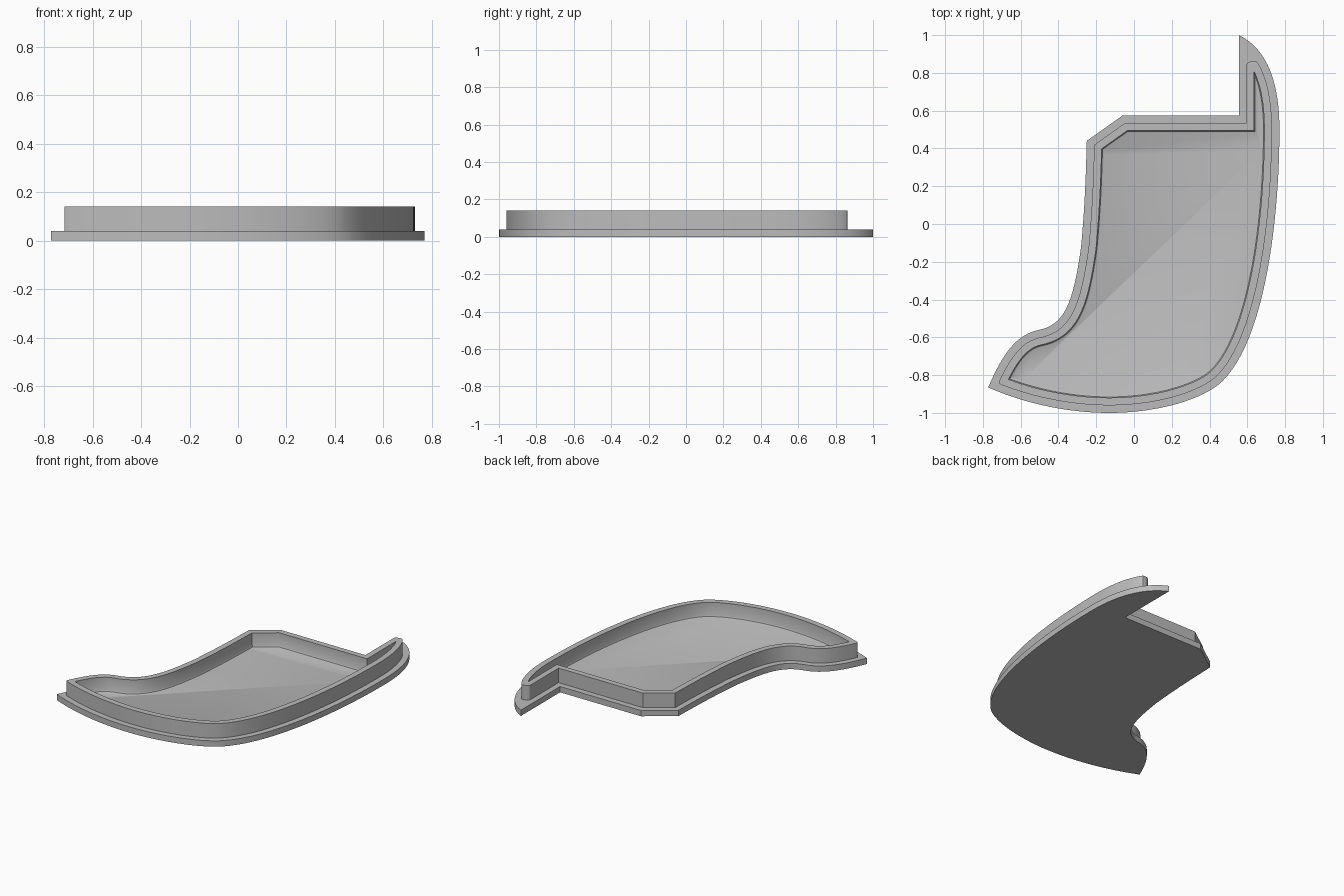
import bpy, bmesh
from mathutils import Vector, geometry

cube = bpy.data.objects.get("Cube")
if cube:
    bpy.data.objects.remove(cube)

FLANGE, RIM, WALL, FILLET = 0.04, 0.14, 0.08, 0.015

# Outline, clockwise from the notch corner: (control, control, end) or (end,)
START = (0.555, 0.575)
SEGMENTS = [
    ((0.555, 0.72), (0.555, 0.86), (0.555, 1.0)),
    ((0.70, 0.93), (0.77, 0.76), (0.77, 0.5)),
    ((0.77, 0.05), (0.70, -0.60), (0.47, -0.83)),
    ((0.37, -0.93), (0.12, -1.0), (-0.13, -1.0)),
    ((-0.35, -1.0), (-0.58, -0.95), (-0.772, -0.865)),
    ((-0.70, -0.70), (-0.63, -0.585), (-0.50, -0.56)),
    ((-0.36, -0.53), (-0.32, -0.40), (-0.28, -0.12)),
    ((-0.26, 0.10), (-0.255, 0.25), (-0.25, 0.44)),
    ((-0.06, 0.575),),
    (START,),
]


def outline():
    pts = [Vector(START)]
    for seg in SEGMENTS:
        if len(seg) == 1:
            pts.append(Vector(seg[0]))
        else:
            c1, c2, end = map(Vector, seg)
            pts += geometry.interpolate_bezier(pts[-1], c1, c2, end, 25)[1:]
    return [Vector(p[:2]) for p in pts[:-1]]


def edge_distance(p, ring):
    best = 10.0
    for a, b in zip(ring, ring[1:] + ring[:1]):
        t = max(0.0, min(1.0, (p - a).dot(b - a) / (b - a).length_squared))
        best = min(best, (p - a.lerp(b, t)).length)
    return best


def inset(ring, d):
    """Mitred inset; samples swallowed by a sharp tip collapse onto one point."""
    n, out = len(ring), []
    for i, p in enumerate(ring):
        e1 = (p - ring[i - 1]).normalized()
        e2 = (ring[(i + 1) % n] - p).normalized()
        n1, n2 = Vector((e1.y, -e1.x)), Vector((e2.y, -e2.x))
        out.append(p + (n1 + n2) * d / (1 + n1.dot(n2)))
    valid = [edge_distance(p, ring) > d * 0.99 for p in out]
    i = 0
    while i < n:
        j = i
        while j < n and not valid[j]:
            j += 1
        if j > i:
            a, b = out[i - 2].to_3d(), out[i - 1].to_3d()
            c, e = out[j % n].to_3d(), out[(j + 1) % n].to_3d()
            hit = geometry.intersect_line_line(a, b, c, e)
            tip = hit[0] if hit and (hit[0] - b).length < d else (b + c) / 2
            out[i:j] = [tip.to_2d() for _ in range(i, j)]
        i = j + 1
    return out


outer = outline()
inner = inset(outer, WALL)
# The wall's outer face sits midway, rounded around the sharp tips
middle = [a + (b - a).normalized() * min((b - a).length / 2, 0.055)
          for a, b in zip(inner, outer)]

# Rings from the underside, over the flange and rim, down to the floor
levels = [
    (outer, 0), (outer, FLANGE), (middle, FLANGE), (middle, RIM),
    (inner, RIM), (inner, FLANGE + FILLET),
    (inset(outer, WALL + FILLET * 0.3), FLANGE + FILLET * 0.3),
    (inset(outer, WALL + FILLET), FLANGE),
]

bm = bmesh.new()
rings = [[bm.verts.new((p.x, p.y, z)) for p in ring] for ring, z in levels]
count = len(outer)
for low, high in zip(rings, rings[1:]):
    for i in range(count):
        j = (i + 1) % count
        bm.faces.new((low[i], low[j], high[j], high[i]))
bm.faces.new(rings[0])
bm.faces.new(rings[-1])
bmesh.ops.remove_doubles(bm, verts=bm.verts, dist=0.0002)
bmesh.ops.recalc_face_normals(bm, faces=bm.faces)
mesh = bpy.data.meshes.new("curved_tray")
bm.to_mesh(mesh)
bm.free()
tray = bpy.data.objects.new("curved_tray", mesh)
bpy.context.collection.objects.link(tray)

# Plain grey
grey = bpy.data.materials.new("plain_grey")
grey.use_nodes = True
colour = (0.5, 0.5, 0.5, 1)
grey.diffuse_color = colour
grey.node_tree.nodes["Principled BSDF"].inputs["Base Color"].default_value = colour
mesh.materials.append(grey)

bpy.context.view_layer.objects.active = tray
tray.select_set(True)
bpy.ops.object.shade_smooth_by_angle(angle=0.6)
